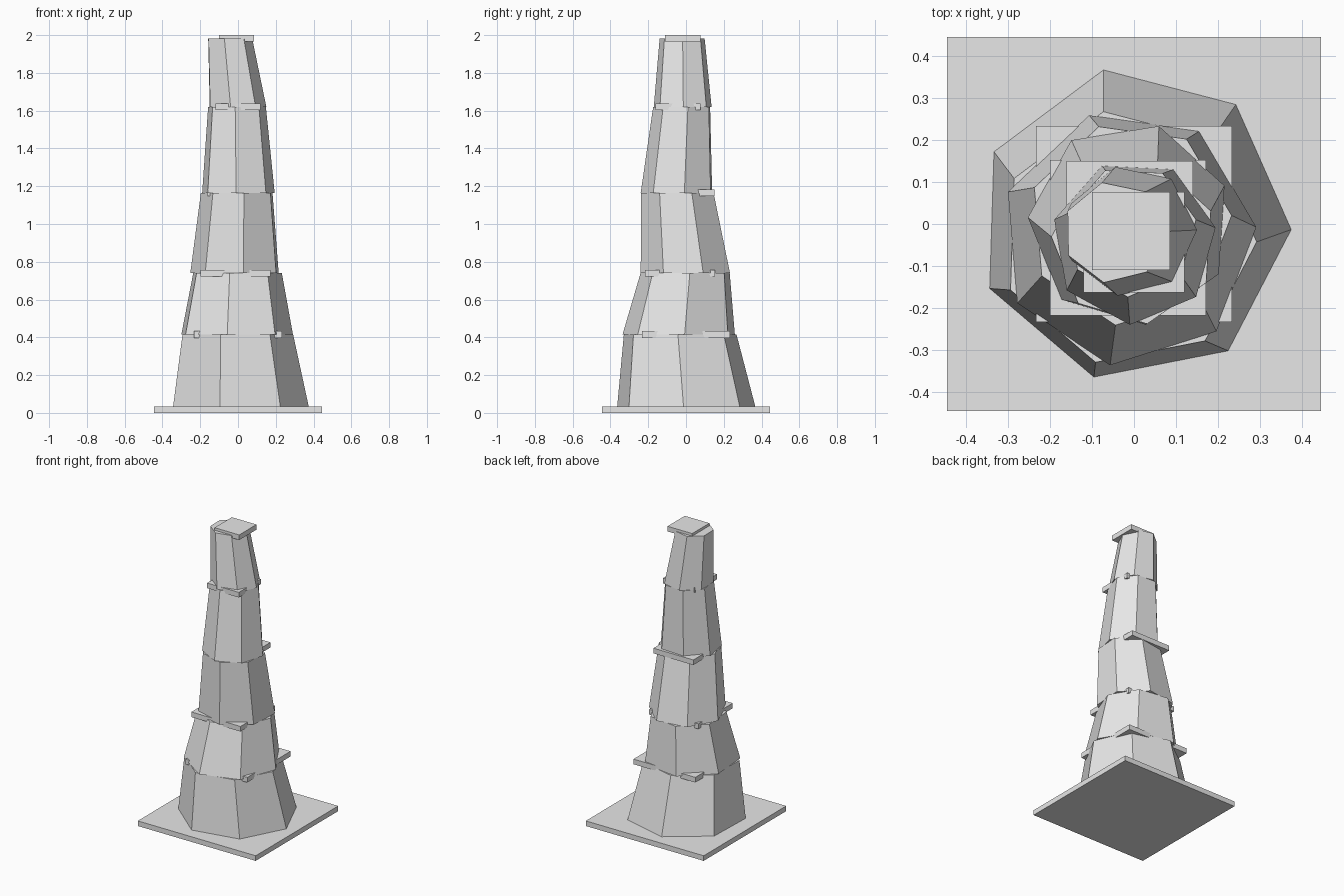
import bpy, bmesh
from math import cos, sin, radians, tau

if "Cube" in bpy.data.objects:
    bpy.data.objects.remove(bpy.data.objects["Cube"])

stone = bpy.data.materials.new("light_grey_stone")
stone.diffuse_color = (0.8, 0.8, 0.8, 1)
stone.use_nodes = True
stone.node_tree.nodes["Principled BSDF"].inputs["Base Color"].default_value = stone.diffuse_color

SIDES = 7
SLAB_T = 0.035
# Joints between drums: height, centre x, centre y, radius
JOINTS = [
    (0.018, 0.0, 0.0, 0.378),
    (0.415, -0.014, -0.033, 0.306),
    (0.74, -0.010, 0.0, 0.243),
    (1.165, 0.0, -0.043, 0.197),
    (1.62, -0.007, -0.017, 0.157),
    (1.983, -0.047, -0.020, 0.122),
]
TURNS = [-1.8, 4.8, 22.0, 10.0, 1.0]  # rotation of each drum in degrees


def finish(name, bm):
    bmesh.ops.recalc_face_normals(bm, faces=bm.faces)
    mesh = bpy.data.meshes.new(name)
    bm.to_mesh(mesh)
    bm.free()
    mesh.materials.append(stone)
    bpy.context.collection.objects.link(bpy.data.objects.new(name, mesh))


def drum(name, low, high, turn):
    """Leaning tapered seven-sided drum between two joints."""
    bm = bmesh.new()
    rings = []
    for z, cx, cy, r in (low, high):
        angles = [radians(turn) + tau * i / SIDES for i in range(SIDES)]
        rings.append([bm.verts.new((cx + r * cos(a), cy + r * sin(a), z)) for a in angles])
    for i in range(SIDES):
        j = (i + 1) % SIDES
        bm.faces.new((rings[0][i], rings[0][j], rings[1][j], rings[1][i]))
    bm.faces.new(rings[0][::-1])
    bm.faces.new(rings[1])
    finish(name, bm)


def slab(name, x, y, z, side):
    """Thin square slab centred on a point."""
    bm = bmesh.new()
    bmesh.ops.create_cube(bm, size=1)
    bmesh.ops.scale(bm, vec=(side, side, SLAB_T), verts=bm.verts)
    bmesh.ops.translate(bm, vec=(x, y, z), verts=bm.verts)
    finish(name, bm)


# Base slab
slab("base_slab", 0, 0, SLAB_T / 2, 0.89)

# Stacked drums, each with a square slab at its top joint
for n, turn in enumerate(TURNS):
    low, high = JOINTS[n], JOINTS[n + 1]
    drum(f"tower_drum_{n + 1}", low, high, turn)
    name = "top_slab" if n == len(TURNS) - 1 else f"joint_slab_{n + 1}"
    slab(name, low[1], low[2], high[0], high[3] * 1.525)
